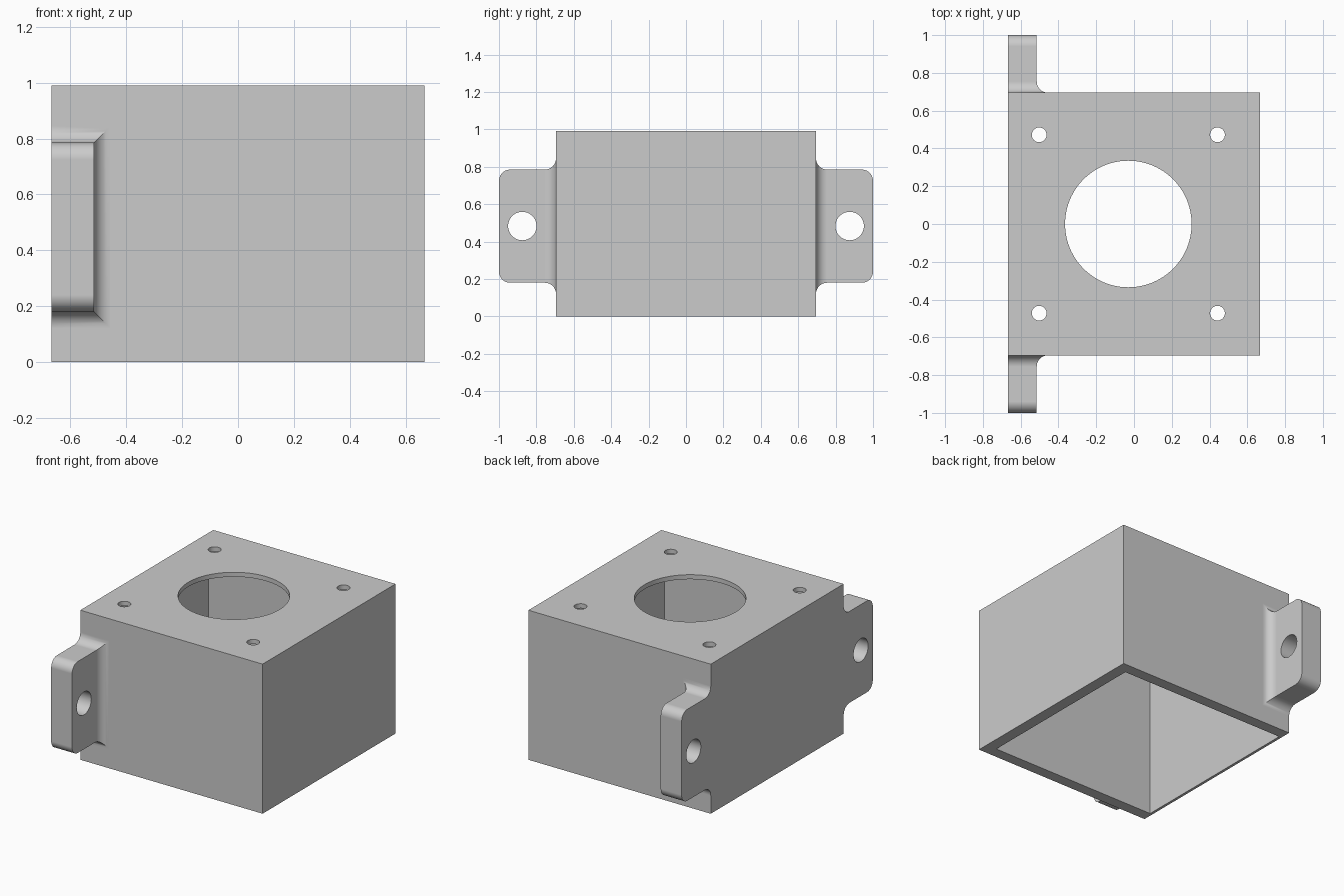
import bpy, bmesh, math
from mathutils import Matrix, Vector

cube = bpy.data.objects.get("Cube")
if cube:
    bpy.data.objects.remove(cube, do_unlink=True)

LEFT, RIGHT, HALF_Y, TOP = -0.668, 0.667, 0.695, 0.99
CX = -0.03                       # centre of cavity and hole pattern
TAB_X, TAB_LOW, TAB_HIGH = -0.515, 0.18, 0.785
R = 0.06                         # fillet radius
STEPS = 10

grey = bpy.data.materials.new("plain grey")
grey.use_nodes = True
COLOUR = (0.6, 0.6, 0.6, 1)
grey.diffuse_color = COLOUR
grey.node_tree.nodes["Principled BSDF"].inputs["Base Color"].default_value = COLOUR


def make_object(name, bm):
    bmesh.ops.recalc_face_normals(bm, faces=bm.faces)
    mesh = bpy.data.meshes.new(name)
    bm.to_mesh(mesh)
    bm.free()
    mesh.materials.append(grey)
    obj = bpy.data.objects.new(name, mesh)
    bpy.context.collection.objects.link(obj)
    return obj


def box(name, low, high):
    low, high = Vector(low), Vector(high)
    bm = bmesh.new()
    size = Matrix.Diagonal((*(high - low), 1))
    bmesh.ops.create_cube(bm, size=1, matrix=Matrix.Translation((low + high) / 2) @ size)
    return make_object(name, bm)


def drill(name, radius, centre, depth, axis="Z", segments=48):
    bm = bmesh.new()
    turn = Matrix.Rotation(math.pi / 2, 4, "Y") if axis == "X" else Matrix()
    bmesh.ops.create_cone(bm, cap_ends=True, segments=segments, radius1=radius,
                          radius2=radius, depth=depth,
                          matrix=Matrix.Translation(centre) @ turn)
    return make_object(name, bm)


def mounting_tab(name, side):
    """Loft of rectangles running outward: flared foot, then rounded tip."""
    sections = [(HALF_Y - 0.03, R, R)]
    for i in range(STEPS + 1):
        a = math.pi / 2 * (1 - i / STEPS)
        grow = R * (1 - math.cos(a))
        sections.append((HALF_Y + R * (1 - math.sin(a)), grow, grow))
    for i in range(STEPS + 1):
        a = math.pi / 2 * i / STEPS
        sections.append((1 - R + R * math.sin(a), 0, -R * (1 - math.cos(a))))
    bm = bmesh.new()
    rings = []
    for y, gx, gz in sections:
        low, high, x = TAB_LOW - gz, TAB_HIGH + gz, TAB_X + gx
        corners = ((LEFT, low), (x, low), (x, high), (LEFT, high))
        rings.append([bm.verts.new((cx, side * y, cz)) for cx, cz in corners])
    for a, b in zip(rings, rings[1:]):
        for k in range(4):
            n = (k + 1) % 4
            bm.faces.new((a[k], a[n], b[n], b[k]))
    bm.faces.new(rings[0])
    bm.faces.new(rings[-1])
    return make_object(name, bm)


def combine(target, other, operation):
    mod = target.modifiers.new(other.name, "BOOLEAN")
    mod.operation, mod.object, mod.solver = operation, other, "EXACT"
    bpy.context.view_layer.objects.active = target
    bpy.ops.object.modifier_apply(modifier=mod.name)
    bpy.data.objects.remove(other, do_unlink=True)


# Box shell, open underneath
housing = box("housing", (LEFT, -HALF_Y, 0), (RIGHT, HALF_Y, TOP))
combine(housing, box("cavity", (CX - 0.62, -0.62, -0.1), (CX + 0.62, 0.62, TOP - 0.03)), "DIFFERENCE")

# Large opening and four screw holes in the top plate
combine(housing, drill("opening", 0.335, (CX, 0, TOP), 0.3, segments=96), "DIFFERENCE")
for sx in (-1, 1):
    for sy in (-1, 1):
        hole = drill("screw_hole", 0.039, (CX + sx * 0.472, sy * 0.472, TOP), 0.3)
        combine(housing, hole, "DIFFERENCE")

# Side tabs, each with a mounting hole
for side in (-1, 1):
    tab = mounting_tab("mounting_tab", side)
    combine(tab, drill("bolt_hole", 0.076, (LEFT, side * 0.875, 0.483), 0.6, "X"), "DIFFERENCE")
    combine(housing, tab, "UNION")

# Smooth curves with crisp edges
bpy.ops.object.select_all(action="DESELECT")
housing.select_set(True)
bpy.context.view_layer.objects.active = housing
bpy.ops.object.shade_smooth_by_angle(angle=math.radians(30))
weighted = housing.modifiers.new("even_shading", "WEIGHTED_NORMAL")
weighted.keep_sharp = True
